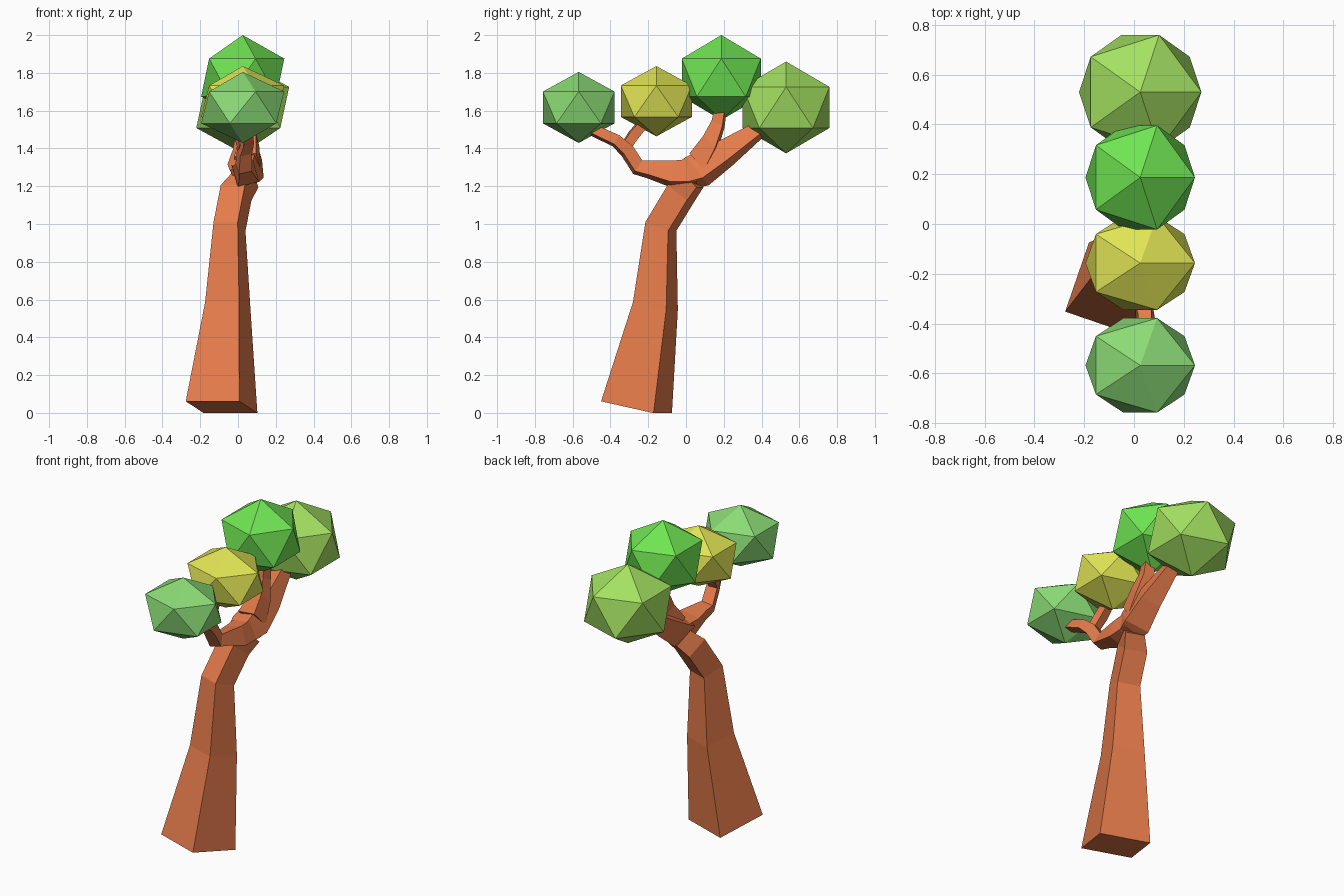
import bpy
import bmesh
from math import radians
from mathutils import Matrix, Vector

cube = bpy.data.objects.get("Cube")
if cube:
    bpy.data.objects.remove(cube)


def material(name, rgb):
    m = bpy.data.materials.new(name)
    m.use_nodes = True
    m.diffuse_color = (*rgb, 1)
    m.node_tree.nodes["Principled BSDF"].inputs["Base Color"].default_value = (*rgb, 1)
    return m


def add_object(name, bm, mat):
    bmesh.ops.recalc_face_normals(bm, faces=bm.faces)
    mesh = bpy.data.meshes.new(name)
    bm.to_mesh(mesh)
    bm.free()
    mesh.materials.append(mat)
    obj = bpy.data.objects.new(name, mesh)
    bpy.context.collection.objects.link(obj)
    return obj


def limb(name, mat, sections, yaw=0, roll=0):
    """Loft square sections (x, y, z, side, tilt) into a capped four-sided limb."""
    bm = bmesh.new()
    rings = []
    for x, y, z, side, tilt in sections:
        turn = (Matrix.Rotation(radians(yaw), 3, "Z")
                @ Matrix.Rotation(radians(tilt), 3, "X")
                @ Matrix.Rotation(radians(roll), 3, "Z"))
        h = side / 2
        rings.append([bm.verts.new(Vector((x, y, z)) + turn @ Vector((a * h, b * h, 0)))
                      for a, b in ((-1, -1), (1, -1), (1, 1), (-1, 1))])
    for low, high in zip(rings, rings[1:]):
        for i in range(4):
            j = (i + 1) % 4
            bm.faces.new((low[i], low[j], high[j], high[i]))
    bm.faces.new(rings[0][::-1])
    bm.faces.new(rings[-1])
    return add_object(name, bm, mat)


def crown(name, mat, centre, radii):
    """Twenty-sided leaf ball."""
    bm = bmesh.new()
    bmesh.ops.create_icosphere(bm, subdivisions=1, radius=1)
    bmesh.ops.scale(bm, vec=radii, verts=bm.verts)
    bmesh.ops.translate(bm, vec=centre, verts=bm.verts)
    return add_object(name, bm, mat)


bark = material("bark brown", (0.79, 0.20, 0.07))
pale = material("pale green leaves", (0.26, 0.71, 0.18))
yellow = material("yellow leaves", (0.75, 0.78, 0.09))
green = material("bright green leaves", (0.16, 0.78, 0.085))
lime = material("lime leaves", (0.37, 0.75, 0.12))

# Trunk
limb("trunk", bark, [
    (-0.087, -0.262, 0.03, 0.30, -12),
    (-0.054, -0.162, 0.567, 0.19, -12),
    (-0.045, -0.133, 0.987, 0.135, -20),
    (-0.01, -0.025, 1.165, 0.135, -38),
    (0.04, 0.035, 1.235, 0.115, -45),
], yaw=-19)

# Thick rear branch
limb("rear_branch", bark, [
    (0.035, -0.01, 1.255, 0.12, -60),
    (0.04, 0.06, 1.28, 0.15, -52),
    (0.05, 0.195, 1.367, 0.12, -50),
    (0.04, 0.385, 1.498, 0.07, -55),
    (0.035, 0.44, 1.535, 0.055, -55),
], roll=-20)

# Upright branch to the tallest crown
limb("upright_branch", bark, [
    (0.05, 0.065, 1.32, 0.12, -50),
    (0.06, 0.13, 1.43, 0.09, -42),
    (0.05, 0.17, 1.53, 0.065, -28),
    (0.05, 0.185, 1.62, 0.055, -15),
], roll=-12)

# Front branch with its two twigs
limb("front_branch", bark, [
    (0.04, 0.06, 1.27, 0.125, 85),
    (0.04, -0.08, 1.265, 0.115, 88),
    (0.035, -0.19, 1.288, 0.08, 80),
    (0.03, -0.255, 1.30, 0.07, 55),
    (0.035, -0.31, 1.385, 0.065, 42),
    (0.05, -0.37, 1.44, 0.056, 60),
    (0.05, -0.53, 1.515, 0.05, 66),
], roll=15)
limb("front_twig", bark, [
    (0.03, -0.325, 1.40, 0.05, -40),
    (0.01, -0.275, 1.475, 0.055, -40),
    (0.0, -0.20, 1.56, 0.045, -40),
], roll=8)

# Leaf crowns from front to back
crown("front_crown", pale, (0.025, -0.568, 1.617), (0.246, 0.223, 0.188))
crown("middle_crown", yellow, (0.025, -0.157, 1.65), (0.246, 0.221, 0.186))
crown("top_crown", green, (0.025, 0.187, 1.775), (0.246, 0.246, 0.225))
crown("rear_crown", lime, (0.025, 0.53, 1.617), (0.275, 0.27, 0.243))
